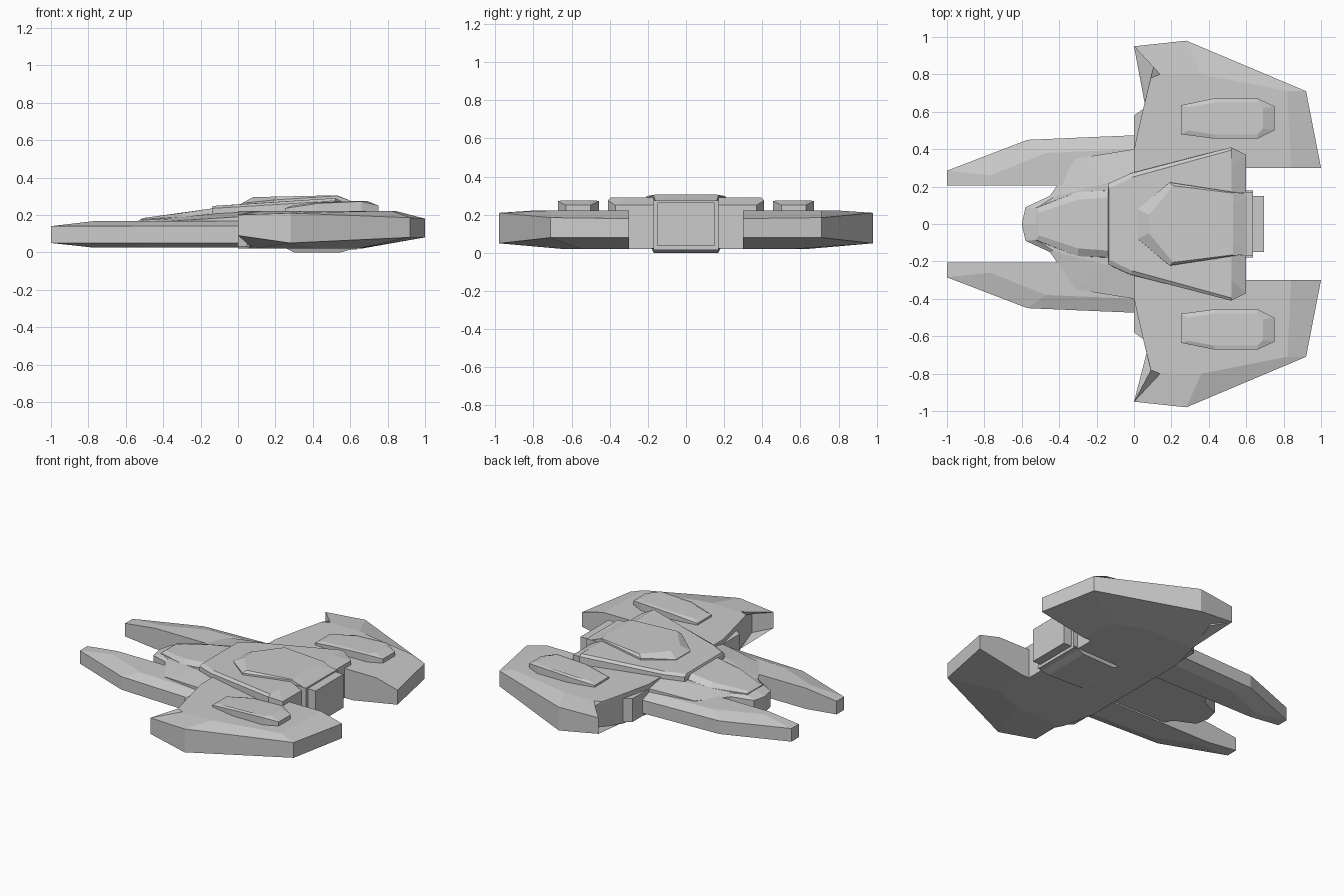
import bpy, bmesh


def sym(half):
    """Complete a half outline (y >= 0) by reflecting it across the centre line."""
    return half + [(x, -y, z) for x, y, z in reversed(half) if y > 0]


def at_z(points, z):
    return [(p[0], p[1], z) for p in points]


def loft(name, rings, mirror=False):
    """Join equal-length rings with faces and cap both ends."""
    bm = bmesh.new()
    loops = [[bm.verts.new(p) for p in ring] for ring in rings]
    for a, b in zip(loops, loops[1:]):
        for i in range(len(a)):
            j = (i + 1) % len(a)
            bm.faces.new((a[i], a[j], b[j], b[i]))
    bm.faces.new(loops[0][::-1])
    bm.faces.new(loops[-1])
    bmesh.ops.recalc_face_normals(bm, faces=bm.faces)
    mesh = bpy.data.meshes.new(name)
    bm.to_mesh(mesh)
    bm.free()
    obj = bpy.data.objects.new(name, mesh)
    bpy.context.collection.objects.link(obj)
    if mirror:
        mod = obj.modifiers.new("Mirror", 'MIRROR')
        mod.use_axis = (False, True, False)
        mod.use_mirror_merge = False
    return obj


def box(name, x0, x1, y0, y1, z0, z1, mirror=False):
    ring = [(x0, y0), (x1, y0), (x1, y1), (x0, y1)]
    return loft(name, [at_z(ring, z0), at_z(ring, z1)], mirror)


# Wings: flat bottom, sloped lower rim, vertical edge, sloped upper rim, flat top
wing_bottom = [(.6, .30), (.66, .30), (.64, .55), (.42, .63), (.08, .64),
               (.06, .63), (.05, .62), (0, .40)]
wing_rim = [(.6, .30, .03, .215), (1, .30, .08, .18), (.92, .71, .08, .185),
            (.28, .98, .05, .21), (0, .95, .09, .20), (.11, .87, .06, .205),
            (.05, .62, .03, .215), (0, .40, .03, .215)]
wing_top = [(.6, .30), (.84, .30), (.82, .71), (.36, .80), (.14, .80),
            (.09, .78), (.05, .62), (0, .40)]
loft("wings", [
    sym(at_z(wing_bottom, .02)),
    sym([(x, y, lo) for x, y, lo, hi in wing_rim]),
    sym([(x, y, hi) for x, y, lo, hi in wing_rim]),
    sym(at_z(wing_top, .222))])

# Forward prongs
prong_rim = [(-1, .205), (-1, .285), (-.57, .45), (.02, .475), (.02, .205)]
prong_flat = [(-.77, .205), (-.77, .26), (-.47, .38), (.02, .40), (.02, .205)]
loft("prong", [at_z(prong_flat, .025), at_z(prong_rim, .05),
               at_z(prong_rim, .14), at_z(prong_flat, .167)], mirror=True)

# Wedge between prong and wing
wedge = [(0, .38), (0, .58), (.07, .63), (.12, .38)]
loft("wing_root_wedge", [at_z(wedge, .03), at_z(wedge, .19)], mirror=True)

# Central hull with the blunt nose
hull = [(-.60, 0), (-.58, .09), (-.45, .15), (-.31, .35), (0, .40), (.4, .38)]
loft("hull", [
    sym(at_z(hull, .035)),
    sym([(x, y, z) for (x, y), z in zip(hull, (.145, .145, .16, .17, .19, .2))]),
    sym([(-.53, 0, .17), (-.52, .085, .17), (-.43, .145, .178),
         (-.14, .22, .205), (0, .27, .215), (.4, .3, .215)])])

# Cockpit canopy
loft("canopy", [
    sym(at_z([(-.525, .09), (-.30, .18), (-.1, .185)], .16)),
    sym([(-.525, .085, .175), (-.30, .172, .19), (-.1, .18, .21)]),
    sym([(-.51, .06, .183), (-.30, .13, .21), (-.1, .145, .24)])])

# Raised deck with a sloped rear edge
deck = [(-.14, .215), (-.02, .275), (.52, .41), (.60, .37)]
loft("deck", [
    sym(at_z(deck, .10)),
    sym([(-.14, .215, .235), (-.02, .27, .242), (.52, .41, .275), (.60, .37, .25)]),
    sym([(-.135, .19, .248), (-.01, .25, .255), (.52, .395, .29), (.52, .30, .29)])])

# Raised panel on the deck
loft("deck_panel", [
    sym(at_z([(.02, .08), (.19, .225), (.53, .175), (.62, .16)], .23)),
    sym([(.02, .08, .262), (.19, .222, .28), (.53, .17, .302), (.62, .16, .268)]),
    sym([(.08, .05, .295), (.21, .205, .298), (.53, .165, .305), (.53, .10, .305)])])

# Pods on the wings
pod = [(.25, .48, .235), (.25, .635, .235), (.43, .672, .262), (.66, .672, .272),
       (.75, .63, .25), (.75, .50, .25), (.66, .456, .272), (.43, .456, .262)]
pod_top = [(.29, .50, .25), (.29, .625, .25), (.43, .65, .268), (.66, .65, .275),
           (.69, .62, .275), (.69, .51, .275), (.66, .478, .275), (.43, .478, .268)]
loft("wing_pod", [at_z(pod, .20), pod, pod_top], mirror=True)

# Engine block and nozzle at the rear
box("engine_block", .55, .635, -.17, .17, .015, .275)
box("engine_nozzle", .6, .695, -.15, .15, .035, .265)

# Belly plate
loft("belly_plate", [
    sym(at_z([(.30, .16), (.55, .17)], 0)),
    sym([(.25, .17, .025), (.635, .18, .025)])])
